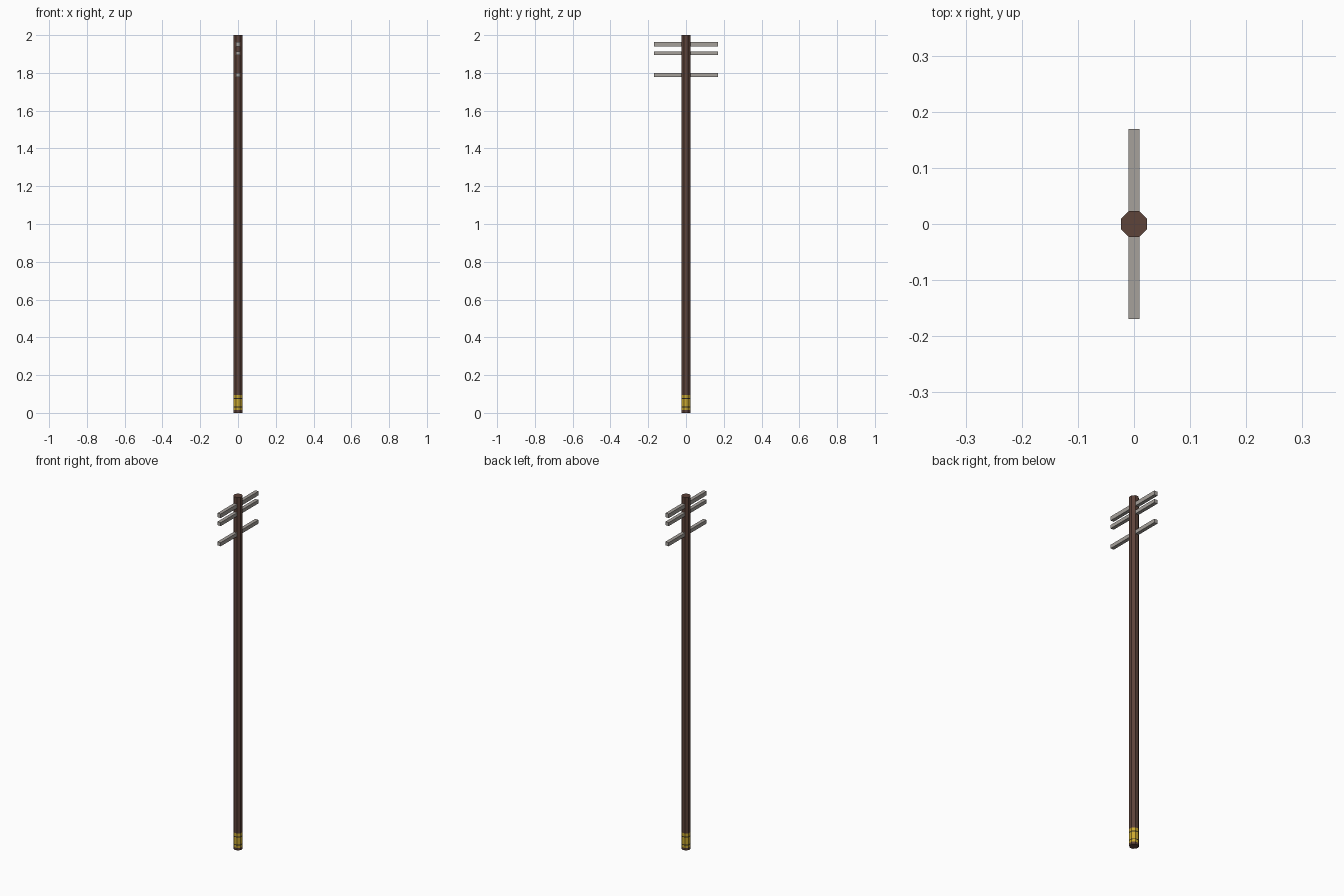
import bpy, bmesh, math
from mathutils import Matrix

if "Cube" in bpy.data.objects:
    bpy.data.objects.remove(bpy.data.objects["Cube"])


def material(name, rgb):
    m = bpy.data.materials.new(name)
    m.diffuse_color = (*rgb, 1)
    m.use_nodes = True
    m.node_tree.nodes["Principled BSDF"].inputs["Base Color"].default_value = m.diffuse_color
    return m


brown = material("dark brown wood", (0.109, 0.056, 0.042))
grey = material("weathered grey", (0.38, 0.355, 0.33))
yellow = material("warning yellow", (0.60, 0.40, 0.03))
black = material("dark band", (0.03, 0.025, 0.02))


def finish(name, bm, mats):
    bm.normal_update()
    mesh = bpy.data.meshes.new(name)
    bm.to_mesh(mesh)
    bm.free()
    for m in mats:
        mesh.materials.append(m)
    ob = bpy.data.objects.new(name, mesh)
    bpy.context.collection.objects.link(ob)
    return ob


# Octagonal pole with flats facing the axes, cut into bands near the ground
APOTHEM = 0.023
bm = bmesh.new()
r = APOTHEM / math.cos(math.pi / 8)
bmesh.ops.create_cone(bm, cap_ends=True, segments=8, radius1=r, radius2=r, depth=2,
                      matrix=Matrix.Translation((0, 0, 1)))
corner = next(iter(bm.verts)).co
ang = math.atan2(corner.y, corner.x)
bmesh.ops.rotate(bm, verts=bm.verts[:], matrix=Matrix.Rotation(math.pi / 8 - ang, 3, 'Z'))
cuts = [0.014, 0.028, 0.033, 0.073, 0.078, 0.096]
for z in cuts:
    bmesh.ops.bisect_plane(bm, geom=bm.verts[:] + bm.edges[:] + bm.faces[:],
                           plane_co=(0, 0, z), plane_no=(0, 0, 1))
# Yellow rows separated by thin dark rings
for f in bm.faces:
    z = f.calc_center_median().z
    if cuts[0] < z < cuts[-1]:
        row = sum(z > c for c in cuts)
        f.material_index = 1 if row % 2 else 2
finish("pole", bm, [brown, yellow, black])

# Crossarms passing through the pole
for name, z, h in (("top_crossarm", 1.951, 0.023),
                   ("middle_crossarm", 1.904, 0.020),
                   ("lower_crossarm", 1.790, 0.021)):
    bm = bmesh.new()
    bmesh.ops.create_cube(bm, size=1, matrix=Matrix.Translation((0, 0, z))
                          @ Matrix.Diagonal((0.02, 0.338, h, 1)))
    finish(name, bm, [grey])
